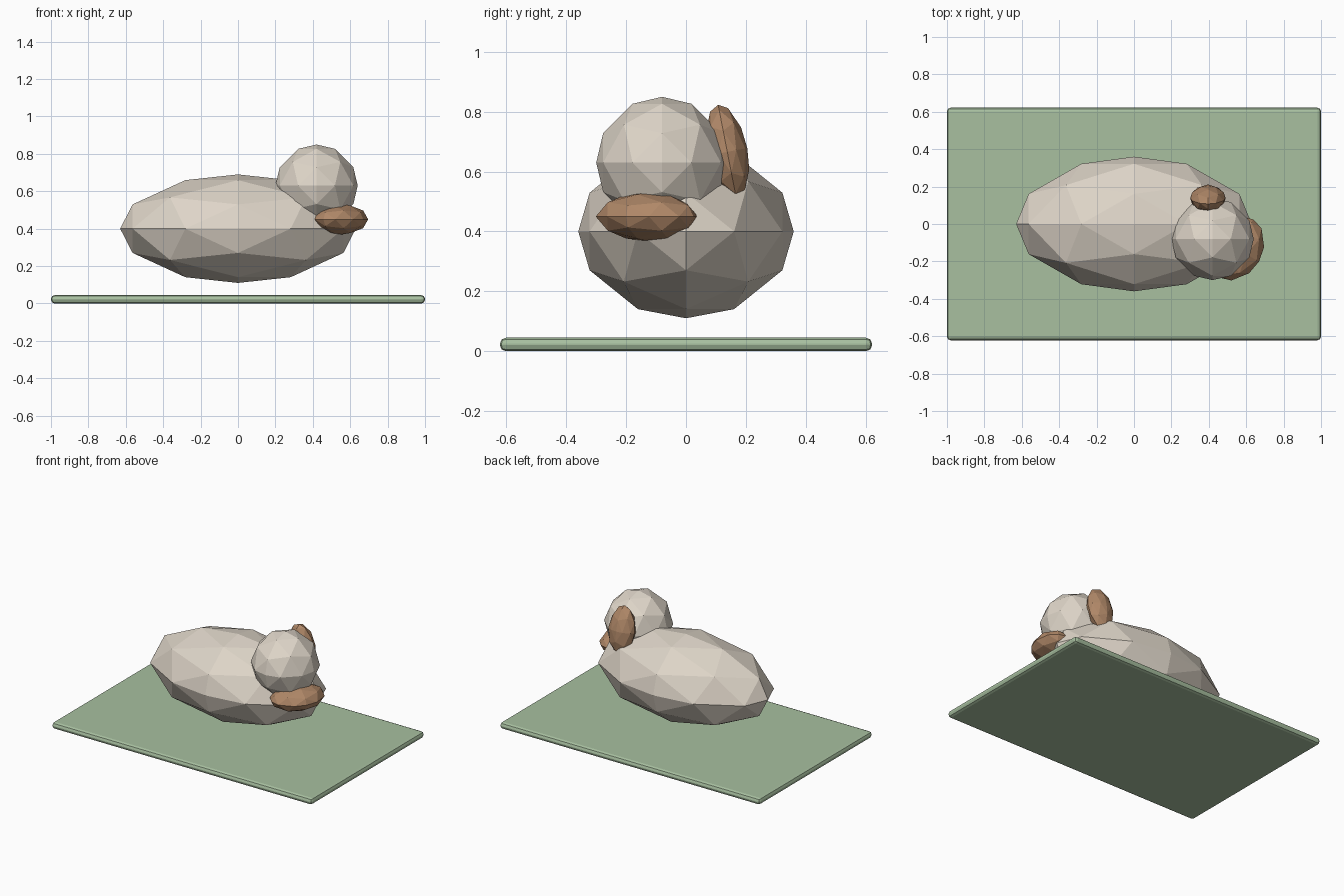
import bpy
import bmesh
from math import radians
from mathutils import Euler

if "Cube" in bpy.data.objects:
    bpy.data.objects.remove(bpy.data.objects["Cube"], do_unlink=True)


def make_material(name, rgb):
    mat = bpy.data.materials.new(name)
    mat.use_nodes = True
    color = (*rgb, 1.0)
    mat.diffuse_color = color
    bsdf = mat.node_tree.nodes["Principled BSDF"]
    bsdf.inputs["Base Color"].default_value = color
    bsdf.inputs["Roughness"].default_value = 0.9
    return mat


def finish(bm, name, mat, location, rotation=(0, 0, 0)):
    bmesh.ops.recalc_face_normals(bm, faces=bm.faces)
    mesh = bpy.data.meshes.new(name)
    bm.to_mesh(mesh)
    bm.free()
    mesh.materials.append(mat)
    obj = bpy.data.objects.new(name, mesh)
    obj.location = location
    obj.rotation_euler = Euler([radians(a) for a in rotation])
    bpy.context.collection.objects.link(obj)
    return obj


def faceted_ball(name, mat, location, radii, rotation=(0, 0, 0)):
    """Octahedron with each edge cut in three, puffed to a sphere and scaled."""
    bm = bmesh.new()
    bmesh.ops.create_uvsphere(bm, u_segments=4, v_segments=2, radius=1)
    bmesh.ops.subdivide_edges(bm, edges=bm.edges[:], cuts=2, use_grid_fill=True)
    bmesh.ops.triangulate(bm, faces=bm.faces[:])
    for v in bm.verts:
        v.co.normalize()
    bmesh.ops.scale(bm, vec=radii, verts=bm.verts)
    return finish(bm, name, mat, location, rotation)


cream = make_material("cream wool", (0.73, 0.665, 0.578))
brown = make_material("warm brown", (0.434, 0.246, 0.138))
green = make_material("meadow green", (0.392, 0.527, 0.352))

# Thin ground slab with rounded edges
bm = bmesh.new()
bmesh.ops.create_cube(bm, size=1)
bmesh.ops.scale(bm, vec=(2, 1.244, 0.045), verts=bm.verts)
slab = finish(bm, "ground_slab", green, (0, 0, 0.0225))
bevel = slab.modifiers.new("rounded_edges", "BEVEL")
bevel.width = 0.02
bevel.segments = 2

# Body and head
faceted_ball("body", cream, (0, 0, 0.4), (0.63, 0.36, 0.29))
faceted_ball("head", cream, (0.42, -0.08, 0.63), (0.22, 0.22, 0.22))

# Upright ear behind the head, flat muzzle below it
faceted_ball("ear", brown, (0.395, 0.138, 0.666), (0.095, 0.068, 0.16), (11, 0, 0))
faceted_ball("muzzle", brown, (0.547, -0.131, 0.45), (0.14, 0.18, 0.082), (0, 0, -30))
